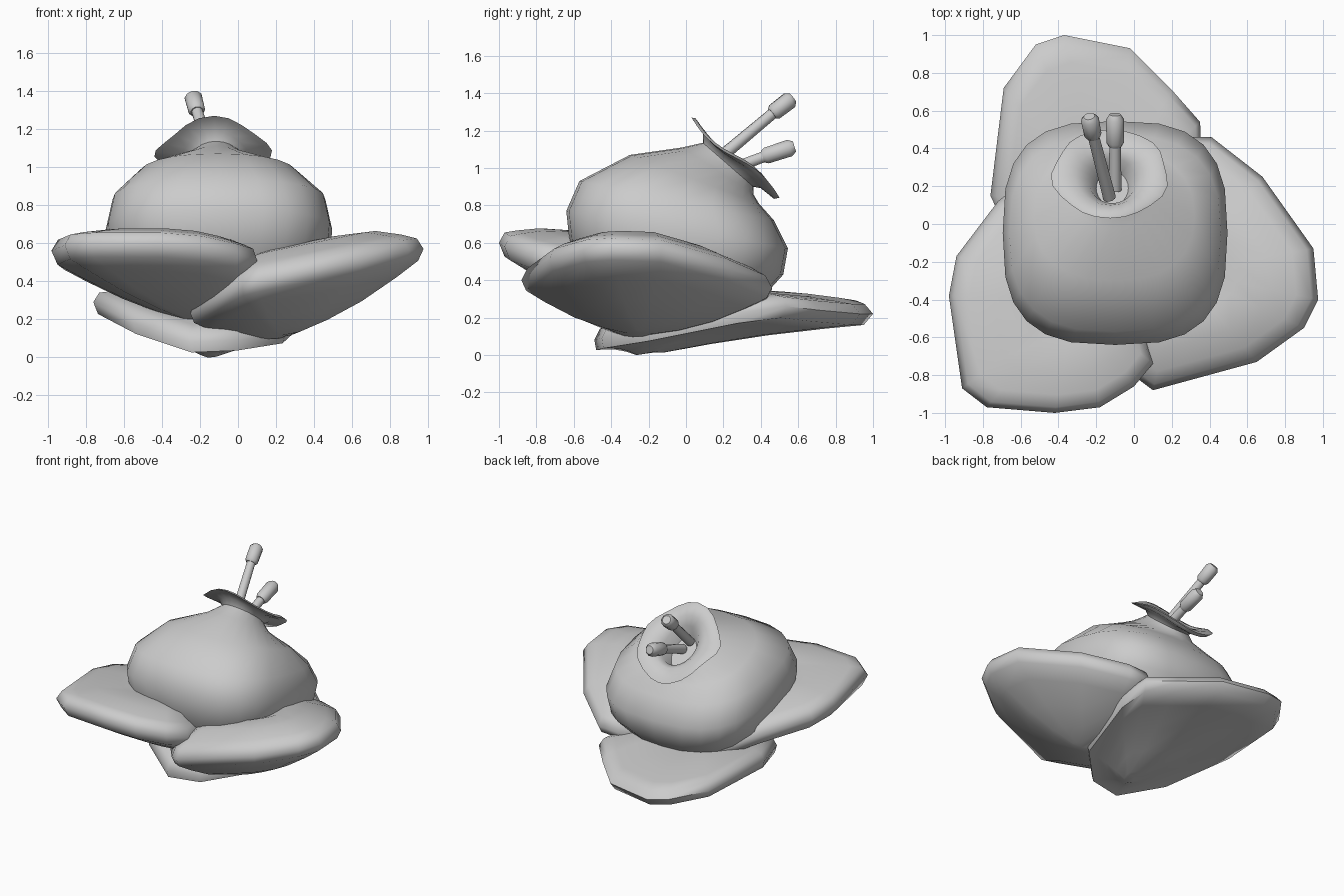
import bpy, bmesh, math
from mathutils import Vector

if "Cube" in bpy.data.objects:
    bpy.data.objects.remove(bpy.data.objects["Cube"])

grey = bpy.data.materials.new("plain grey")
grey.diffuse_color = (0.6, 0.6, 0.6, 1)
grey.use_nodes = True
grey.node_tree.nodes["Principled BSDF"].inputs["Base Color"].default_value = grey.diffuse_color


def loft(name, rings, angle=50):
    """Skin closed rings of equal length and cap both ends."""
    bm = bmesh.new()
    vr = [[bm.verts.new(p) for p in r] for r in rings]
    n = len(vr[0])
    for a, b in zip(vr, vr[1:]):
        for i in range(n):
            j = (i + 1) % n
            bm.faces.new((a[i], a[j], b[j], b[i]))
    for end in (vr[0], vr[-1]):
        c = bm.verts.new(sum((v.co for v in end), Vector()) / n)
        for i in range(n):
            bm.faces.new((end[i], end[(i + 1) % n], c))
    bmesh.ops.recalc_face_normals(bm, faces=bm.faces)
    me = bpy.data.meshes.new(name)
    bm.to_mesh(me)
    bm.free()
    ob = bpy.data.objects.new(name, me)
    bpy.context.collection.objects.link(ob)
    me.materials.append(grey)
    bpy.ops.object.select_all(action='DESELECT')
    ob.select_set(True)
    bpy.context.view_layer.objects.active = ob
    bpy.ops.object.shade_smooth_by_angle(angle=math.radians(angle))
    return ob


def ring(front, back, x0, x1, power=2.0, wave=0.0, n=24):
    """Tilted superellipse from its front and back (y, z) points and x range."""
    pts = []
    for i in range(n):
        a = 2 * math.pi * i / n
        c, s = math.cos(a), math.sin(a)
        u = math.copysign(abs(c) ** (2 / power), c)
        v = math.copysign(abs(s) ** (2 / power), s)
        k = (v + 1) / 2
        r = 1 + 2 * wave * math.cos(5 * a + 2.2)      # wavy outline
        pts.append(Vector(((x0 + x1) / 2 + u * r * (x1 - x0) / 2,
                           front[0] + (back[0] - front[0]) * k,
                           front[1] + (back[1] - front[1]) * k
                           + wave * math.sin(3 * a))))
    return pts


# Bulb leaning back, running into a flared wavy collar and an open throat
loft("bulb_with_collar", [
    ring((-0.15, 0.12), (0.05, 0.12), -0.2, 0.0),
    ring((-0.45, 0.30), (0.33, 0.22), -0.50, 0.30, 2.3),
    ring((-0.62, 0.58), (0.52, 0.43), -0.68, 0.48, 2.7),
    ring((-0.64, 0.77), (0.545, 0.57), -0.695, 0.495, 2.9),
    ring((-0.57, 0.93), (0.47, 0.72), -0.66, 0.46, 2.7),
    ring((-0.30, 1.07), (0.39, 0.81), -0.53, 0.32, 2.4),
    ring((-0.02, 1.11), (0.36, 0.86), -0.33, 0.10),
    # collar
    ring((0.09, 1.135), (0.36, 0.90), -0.26, 0.03),
    ring((0.09, 1.18), (0.40, 0.90), -0.30, 0.06, wave=0.008),
    ring((0.05, 1.23), (0.47, 0.855), -0.40, 0.15, wave=0.02),
    ring((0.03, 1.245), (0.50, 0.865), -0.43, 0.18, wave=0.024),
    ring((0.05, 1.245), (0.47, 0.90), -0.40, 0.15, wave=0.022),
    # throat
    ring((0.10, 1.19), (0.41, 0.93), -0.31, 0.06, wave=0.008),
    ring((0.11, 1.12), (0.35, 0.92), -0.24, 0.01),
    ring((0.10, 1.03), (0.28, 0.86), -0.20, -0.03),
])


def tube(name, stations):
    """Round bar through (point, radius) stations along one line."""
    q = (stations[-1][0] - stations[0][0]).to_track_quat('Z', 'Y')
    loft(name, [[p + q @ Vector((r * math.cos(a), r * math.sin(a), 0))
                 for a in (2 * math.pi * i / 10 for i in range(10))]
                for p, r in stations])


# Two stamens: thin stalk with a thicker rounded head
for side, base, neck, tip in (
        ("left", (-0.13, 0.14, 1.02), (-0.215, 0.46, 1.29), (-0.237, 0.57, 1.375)),
        ("right", (-0.10, 0.18, 0.97), (-0.10, 0.41, 1.06), (-0.10, 0.58, 1.115))):
    b, m, t = Vector(base), Vector(neck), Vector(tip)
    tube(side + "_stamen_stalk", [(b, 0.034), (m.lerp(t, 0.2), 0.03)])
    tube(side + "_stamen_head", [(m, 0.034), (m.lerp(t, 0.12), 0.046),
                                 (m.lerp(t, 0.85), 0.048), (t, 0.03)])


def leaf(name, rim, top, keel, top_bulge, keel_bulge, edge_up, edge_down):
    """Thick cupped leaf: rim outline skinned to a top centre and a keel."""
    rim = [Vector(p) for p in rim]
    top, keel = Vector(top), Vector(keel)

    def layer(t, centre, bulge, lift):
        up = Vector((0, 0, bulge * math.sin(math.pi * t) + lift * (1 - t)))
        return [p.lerp(centre, t) + up for p in rim]

    rings = [layer(t, top, top_bulge, edge_up) for t in (0.92, 0.6, 0.35, 0.16, 0.05)]
    rings.append(rim)
    rings += [layer(t, keel, keel_bulge, -edge_down) for t in (0.04, 0.2, 0.45, 0.7, 0.9)]
    loft(name, rings, 60)


# Three leaves around the bulb
leaf("back_leaf",
     [(-.76, .15, .29), (-.69, .72, .26), (-.52, .95, .24), (-.37, 1, .22),
      (-.02, .93, .22), (.2, .71, .24), (.35, .54, .26), (.36, .3, .23),
      (.25, -.2, .13), (0, -.45, .09), (-.25, -.49, .08), (-.55, -.3, .18)],
     (-.15, .1, .33), (-.15, -.24, -.01), .03, .02, .045, .055)
leaf("left_leaf",
     [(-.98, -.38, .56), (-.94, -.17, .53), (-.72, .12, .46), (-.5, .3, .36),
      (-.1, .1, .3), (.05, -.5, .42), (.1, -.74, .51), (0, -.86, .54),
      (-.18, -.97, .58), (-.42, -1, .6), (-.78, -.97, .6), (-.91, -.87, .59)],
     (-.3, -.4, .6), (-.2, -.25, .17), .05, -.03, .05, .055)
leaf("right_leaf",
     [(.25, .46, .35), (.41, .46, .36), (.68, .25, .45), (.95, -.13, .56),
      (.975, -.4, .57), (.9, -.55, .56), (.65, -.73, .51), (.1, -.88, .4),
      (.02, -.82, .38), (-.25, -.45, .23), (-.1, 0, .23), (.1, .3, .27)],
     (.25, -.25, .5), (.25, -.25, .105), .1, -.045, .045, .04)
